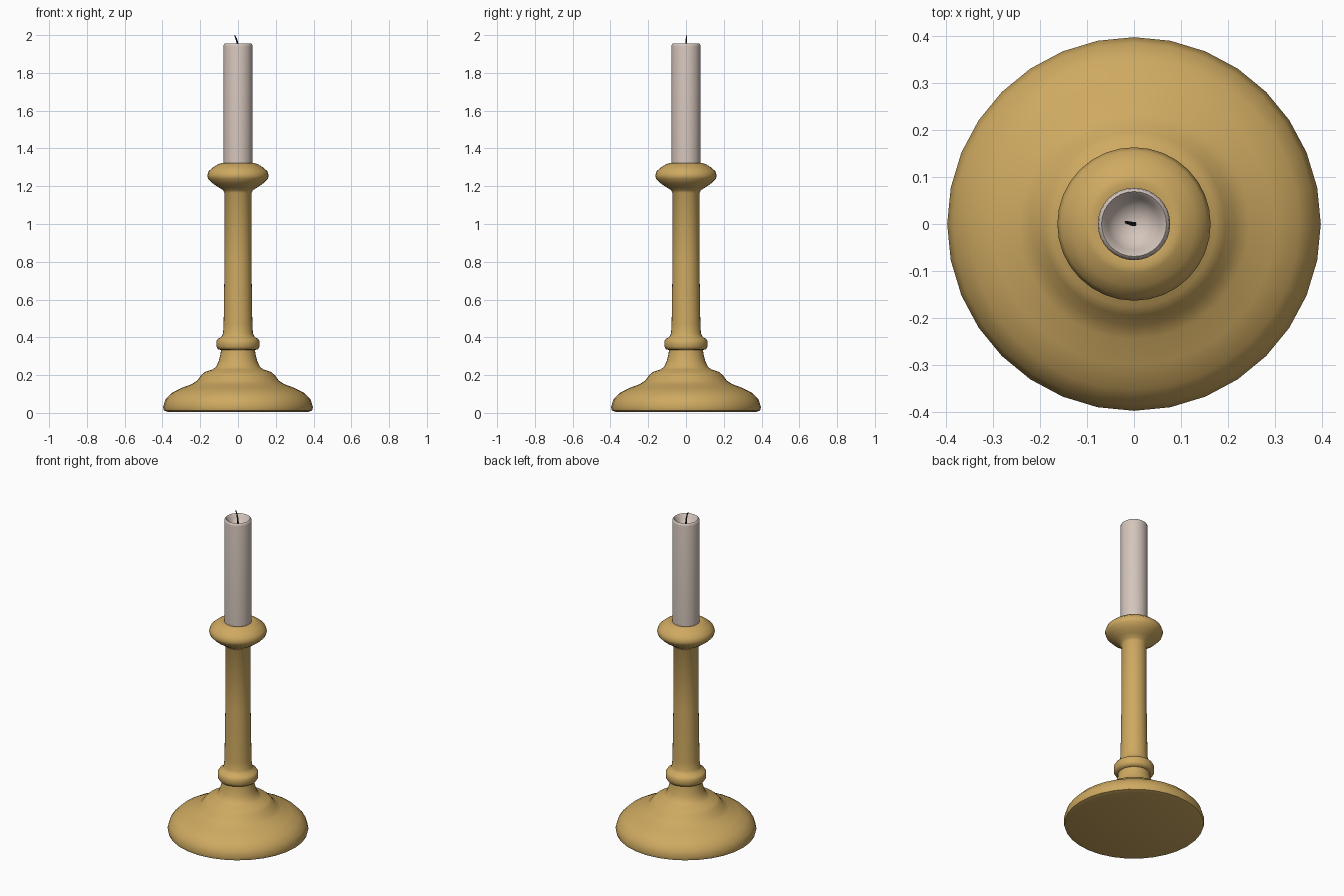
import bpy, bmesh, math

if "Cube" in bpy.data.objects:
    bpy.data.objects.remove(bpy.data.objects["Cube"])


def material(name, color):
    m = bpy.data.materials.new(name)
    m.diffuse_color = color
    m.use_nodes = True
    m.node_tree.nodes["Principled BSDF"].inputs["Base Color"].default_value = m.diffuse_color
    return m


def smooth(obj, angle=50):
    bpy.ops.object.select_all(action='DESELECT')
    obj.select_set(True)
    bpy.context.view_layer.objects.active = obj
    bpy.ops.object.shade_smooth_by_angle(angle=math.radians(angle))


def lathe(name, profile, mat, sides=32):
    """Revolve (radius, height) points about z; radius 0 makes a pole."""
    bm = bmesh.new()
    rings = []
    for r, z in profile:
        n = 1 if r == 0 else sides
        rings.append([bm.verts.new((r * math.cos(2 * math.pi * i / sides),
                                    r * math.sin(2 * math.pi * i / sides), z))
                      for i in range(n)])
    for a, b in zip(rings, rings[1:]):
        for i in range(sides):
            j = (i + 1) % sides
            if len(a) == 1:
                bm.faces.new((a[0], b[j], b[i]))
            elif len(b) == 1:
                bm.faces.new((a[i], a[j], b[0]))
            else:
                bm.faces.new((a[i], a[j], b[j], b[i]))
    bmesh.ops.recalc_face_normals(bm, faces=bm.faces)
    mesh = bpy.data.meshes.new(name)
    bm.to_mesh(mesh)
    bm.free()
    obj = bpy.data.objects.new(name, mesh)
    bpy.context.collection.objects.link(obj)
    mesh.materials.append(mat)
    smooth(obj)
    return obj


brass = material("brass", (0.62, 0.40, 0.12, 1))
wax = material("wax", (0.66, 0.56, 0.50, 1))
char = material("charred_wick", (0.02, 0.02, 0.02, 1))

# Holder: domed foot, collar, column and bulged socket
lathe("candle_holder", [
    (0, 0.005), (0.37, 0.005), (0.392, 0.012), (0.397, 0.03), (0.385, 0.07),
    (0.352, 0.105), (0.30, 0.132), (0.245, 0.152), (0.215, 0.172),
    (0.195, 0.20), (0.175, 0.217), (0.135, 0.23), (0.115, 0.245),
    (0.102, 0.275), (0.093, 0.31), (0.09, 0.333),
    (0.105, 0.336), (0.114, 0.35), (0.114, 0.38), (0.106, 0.393),
    (0.088, 0.402), (0.079, 0.42), (0.076, 0.47), (0.071, 0.80),
    (0.071, 1.165), (0.08, 1.18), (0.105, 1.195), (0.135, 1.216),
    (0.158, 1.24), (0.163, 1.257), (0.155, 1.28), (0.132, 1.30),
    (0.105, 1.317), (0.09, 1.322), (0.076, 1.318), (0, 1.315),
], brass)

# Candle with a rounded rim and melted hollow
lathe("candle", [
    (0, 1.30), (0.077, 1.30), (0.077, 1.94), (0.075, 1.951), (0.069, 1.956),
    (0.063, 1.95), (0.055, 1.932), (0.04, 1.913), (0.02, 1.903), (0, 1.90),
], wax)

# Wick curling to the left
curve = bpy.data.curves.new("wick", 'CURVE')
curve.dimensions = '3D'
curve.bevel_depth = 0.005
curve.bevel_resolution = 1
curve.use_fill_caps = True
spline = curve.splines.new('POLY')
path = [(0, 0, 1.89, 1.1), (0, 0, 1.93, 1), (-0.003, 0, 1.957, 0.9),
        (-0.009, 0.002, 1.98, 0.8), (-0.018, 0.004, 1.999, 0.5)]
spline.points.add(len(path) - 1)
for p, (x, y, z, r) in zip(spline.points, path):
    p.co = (x, y, z, 1)
    p.radius = r
wick = bpy.data.objects.new("wick", curve)
bpy.context.collection.objects.link(wick)
curve.materials.append(char)
bpy.ops.object.select_all(action='DESELECT')
wick.select_set(True)
bpy.context.view_layer.objects.active = wick
bpy.ops.object.convert(target='MESH')
smooth(bpy.context.view_layer.objects.active)
